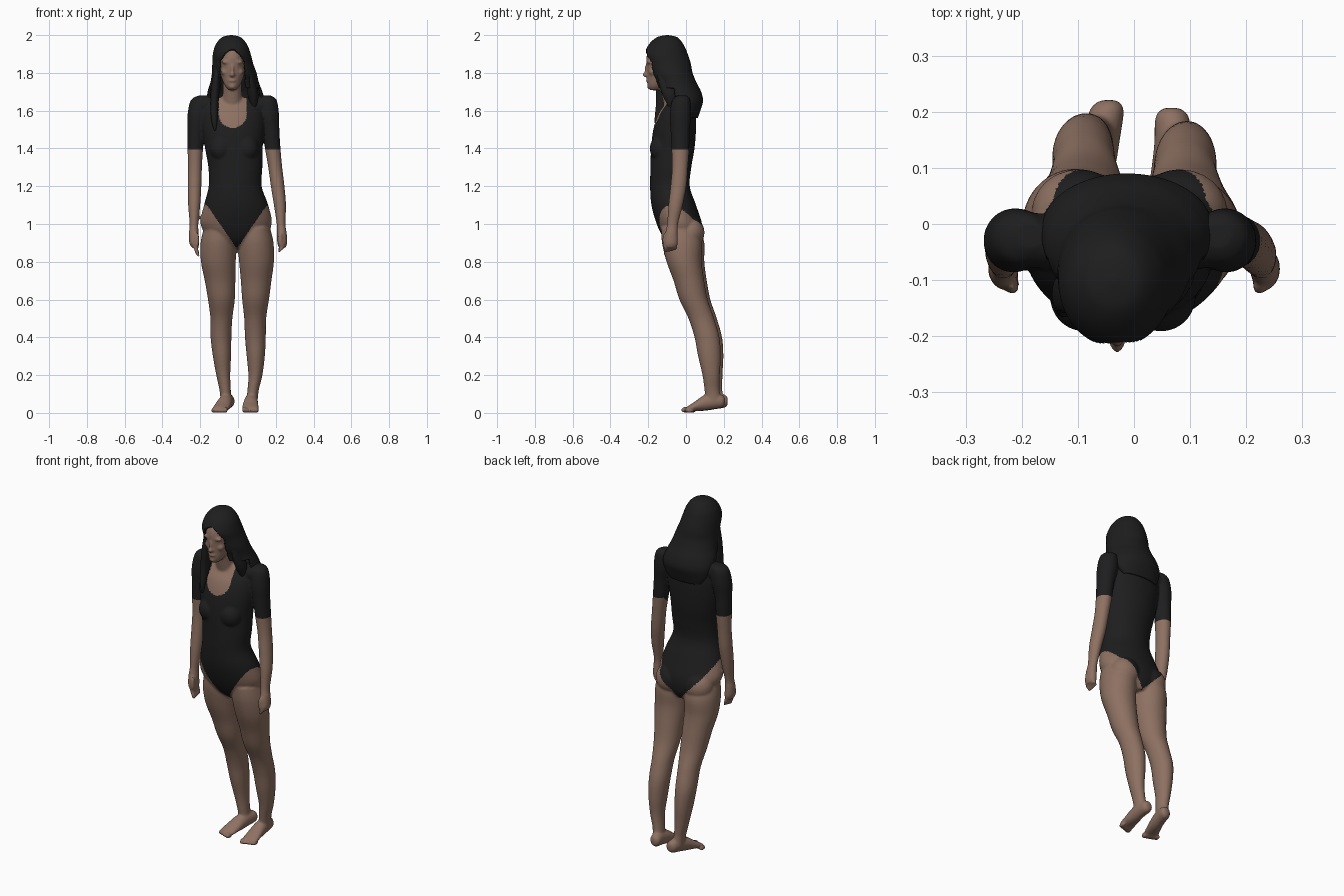
import bpy, bmesh, math
from mathutils import Matrix, Vector


def material(name, rgb):
    m = bpy.data.materials.new(name)
    m.diffuse_color = (*rgb, 1)
    return m


SKIN = material("brown skin", (0.27, 0.165, 0.122))
CLOTH = material("black cloth", (0.013, 0.013, 0.014))
HAIR = material("black hair", (0.013, 0.013, 0.013))


def spline(keys, steps):
    """Catmull-Rom through tuples (x, y, z, radius_a, radius_b)."""
    out = []
    for i in range(len(keys) - 1):
        p0, p1 = keys[max(i - 1, 0)], keys[i]
        p2, p3 = keys[i + 1], keys[min(i + 2, len(keys) - 1)]
        for s in range(steps):
            t = s / steps
            out.append([0.5 * (2 * b + (c - a) * t + (2 * a - 5 * b + 4 * c - d) * t * t
                               + (3 * b - a - 3 * c + d) * t ** 3)
                        for a, b, c, d in zip(p0, p1, p2, p3)])
    out.append(list(keys[-1]))
    return out


def loft(bm, keys, axis="z", seg=40, steps=6, cap=True):
    """Skin elliptical rings that lie across the given axis."""
    rings = []
    for x, y, z, a, b in spline(keys, steps):
        a, b = max(a, 0.003), max(b, 0.003)
        ring = []
        for k in range(seg):
            u, v = a * math.cos(math.tau * k / seg), b * math.sin(math.tau * k / seg)
            ring.append(bm.verts.new((x + u, y + v, z) if axis == "z" else (x + u, y, z + v)))
        rings.append(ring)
    for r0, r1 in zip(rings, rings[1:]):
        for k in range(seg):
            bm.faces.new((r0[k], r0[(k + 1) % seg], r1[(k + 1) % seg], r1[k]))
    if cap:
        bm.faces.new(rings[0])
        bm.faces.new(rings[-1])


def ball(bm, centre, radii):
    mat = Matrix.Translation(centre) @ Matrix.Diagonal((*radii, 1))
    bmesh.ops.create_uvsphere(bm, u_segments=24, v_segments=16, radius=1, matrix=mat)


def finish(bm, name):
    bmesh.ops.recalc_face_normals(bm, faces=bm.faces[:])
    mesh = bpy.data.meshes.new(name)
    bm.to_mesh(mesh)
    bm.free()
    ob = bpy.data.objects.new(name, mesh)
    bpy.context.collection.objects.link(ob)
    return ob


def bake(ob, mats):
    """Apply the modifiers and shade smooth."""
    dg = bpy.context.evaluated_depsgraph_get()
    mesh = bpy.data.meshes.new_from_object(ob.evaluated_get(dg))
    ob.modifiers.clear()
    ob.data = mesh
    mesh.materials.clear()
    for m in mats:
        mesh.materials.append(m)
    mesh.polygons.foreach_set("use_smooth", [True] * len(mesh.polygons))


bm = bmesh.new()

# torso
loft(bm, [(-.008, 0, .87, .05, .06), (-.008, -.015, .92, .14, .1), (-.01, -.035, 1.0, .188, .12),
          (-.01, -.065, 1.1, .17, .118), (-.015, -.085, 1.2, .14, .105), (-.014, -.08, 1.3, .143, .108),
          (-.022, -.07, 1.4, .152, .115), (-.025, -.06, 1.5, .165, .113), (-.028, -.048, 1.58, .165, .1),
          (-.028, -.038, 1.63, .15, .078), (-.028, -.04, 1.67, .1, .055)], seg=64)
for s in (-1, 1):
    ball(bm, (-.02 + s * .068, -.13, 1.4), (.062, .062, .07))      # bust
    ball(bm, (-.008 + s * .09, .02, .955), (.085, .078, .085))     # seat
    ball(bm, (-.024 + s * .14, -.03, 1.63), (.07, .05, .05))       # shoulder slope

# neck and head
loft(bm, [(-.03, -.05, 1.6, .065, .06), (-.03, -.08, 1.7, .05, .053), (-.03, -.1, 1.8, .05, .055)])
loft(bm, [(-.03, -.165, 1.708, .018, .025), (-.03, -.157, 1.73, .038, .046), (-.03, -.135, 1.77, .056, .07),
          (-.03, -.12, 1.82, .067, .088), (-.03, -.11, 1.88, .072, .1), (-.03, -.1, 1.93, .066, .092),
          (-.03, -.1, 1.97, .04, .055)])

# nose, lips, brows, cheeks
ball(bm, (-.03, -.209, 1.79), (.014, .021, .014))
ball(bm, (-.03, -.204, 1.815), (.009, .017, .032))
ball(bm, (-.03, -.199, 1.76), (.023, .014, .009))
ball(bm, (-.03, -.192, 1.728), (.02, .015, .014))
for s in (-1, 1):
    ball(bm, (-.03 + s * .03, -.193, 1.857), (.027, .016, .01))
    ball(bm, (-.03 + s * .038, -.172, 1.805), (.022, .024, .02))

# arms: left x, right x, y, z, radii
ARM = [(-.185, .15, -.02, 1.68, .025, .025), (-.2, .155, -.025, 1.655, .05, .048),
       (-.213, .163, -.029, 1.58, .054, .057), (-.222, .174, -.031, 1.5, .045, .051),
       (-.226, .184, -.03, 1.4, .041, .047), (-.228, .197, -.032, 1.3, .037, .042),
       (-.23, .21, -.04, 1.2, .036, .042), (-.232, .222, -.055, 1.1, .032, .038),
       (-.233, .228, -.071, 1.0, .023, .029), (-.234, .232, -.077, .95, .026, .033),
       (-.232, .234, -.08, .9, .026, .037), (-.227, .234, -.082, .875, .018, .03)]
# legs: left x, right x, y, z, radii
LEG = [(-.1, .09, -.03, .98, .08, .095), (-.104, .094, -.015, .9, .094, .105),
       (-.104, .098, -.003, .8, .092, .093), (-.095, .096, .022, .7, .081, .081),
       (-.088, .093, .047, .6, .071, .075), (-.088, .091, .088, .5, .058, .068),
       (-.09, .092, .118, .4, .055, .066), (-.085, .094, .131, .3, .048, .06),
       (-.078, .092, .14, .2, .037, .046), (-.068, .08, .145, .12, .03, .04),
       (-.062, .074, .153, .06, .03, .042)]
# feet, heel to toe: left x, right x, y, z, radii
FOOT = [(-.045, .067, .214, .062, .014, .018), (-.048, .068, .198, .062, .03, .034),
        (-.058, .07, .15, .062, .034, .042), (-.07, .068, .1, .052, .038, .04),
        (-.085, .066, .05, .033, .043, .024), (-.093, .065, .02, .022, .043, .016),
        (-.096, .064, .008, .018, .035, .011)]
for side in (0, 1):
    s = 2 * side - 1
    dy = -.007 * s
    pick = lambda rows, d=0: [(r[side], r[2] + d, *r[3:]) for r in rows]
    loft(bm, pick(ARM))
    loft(bm, pick(LEG, dy))
    loft(bm, pick(FOOT, dy), axis="y")
    tip = (.827, .848)[side]
    for i in range(4):                                             # fingers
        y, x = -.108 + i * .017, ARM[-1][side]
        loft(bm, [(x, y, .9, .011, .011), (x - s * .004, y, .87, .011, .011),
                  (x - s * .014, y, tip + .01 + .004 * i, .009, .009),
                  (x - s * .016, y, tip + .004 * i, .004, .004)], seg=12)
    ball(bm, (ARM[-1][side] - s * .01, -.112, .915), (.012, .013, .04))   # thumb
    for i in range(5):                                             # toes
        r = .016 if i == 0 else .012
        ball(bm, (FOOT[-1][side] + s * (-.03 + i * .0165), .003 + .006 * i + dy, r), (r * .75, .022, r))

# fuse everything into one smooth skin
body = finish(bm, "body_and_leotard")
rm = body.modifiers.new("fuse", "REMESH")
rm.mode = "VOXEL"
rm.voxel_size = 0.006
sm = body.modifiers.new("soften", "SMOOTH")
sm.factor, sm.iterations = 0.5, 5
bake(body, [SKIN, CLOTH])


def is_cloth(c):
    dx = abs(c.x + .012)
    if c.z > 1.69:
        return False
    nx = abs(c.x + .028) / .074                                    # scoop neckline
    if nx < 1 and c.y < -.03 and c.z > 1.58 - .07 * math.sqrt(1 - nx * nx):
        return False
    if c.z > 1.395:                                                # chest and sleeves
        return True
    if dx > .16 + max(0, 1.2 - c.z) * .2:                          # forearms
        return False
    slope = 1.45 - .4 * min(1, max(0, (c.y + .12) / .2))           # leg openings
    return c.z > .87 + slope * abs(c.x + .006)


for p in body.data.polygons:
    p.material_index = int(is_cloth(p.center))

# long hair: a shell around the head, opened over the face and chest
bm = bmesh.new()
loft(bm, [(-.035, -.1, 2.0, .006, .006), (-.035, -.1, 1.988, .05, .055), (-.035, -.105, 1.95, .083, .092),
          (-.033, -.105, 1.9, .1, .114), (-.028, -.091, 1.85, .108, .116), (-.02, -.077, 1.8, .118, .112),
          (-.018, -.055, 1.75, .128, .11), (-.016, -.033, 1.7, .145, .113), (-.012, -.008, 1.65, .152, .098),
          (-.012, .016, 1.6, .135, .06), (-.015, .03, 1.56, .105, .032)], seg=96, steps=10, cap=False)
bmesh.ops.contextual_create(bm, geom=[e for e in bm.edges if e.is_boundary and e.verts[0].co.z > 1.99])


def is_open(c):
    if c.z < 1.72:
        return c.y < -.06
    half = .071 * math.sqrt(min(1, max(0, (1.925 - c.z) / .07)))
    return abs(c.x + .03) < half and c.y < -.1


gone = [f for f in bm.faces if is_open(f.calc_center_median())]
bmesh.ops.delete(bm, geom=gone, context="FACES")
hair = finish(bm, "long_hair")
# keep the shell facing outward so that thickness grows inward
if sum(p.normal.dot(p.center - Vector((-.02, -.06, 1.78))) * p.area for p in hair.data.polygons) < 0:
    hair.data.flip_normals()
so = hair.modifiers.new("thickness", "SOLIDIFY")
so.thickness, so.offset = 0.014, -1
bake(hair, [HAIR])

# loose locks in front of the shoulders
bm = bmesh.new()
loft(bm, [(-.108, -.125, 1.84, .014, .03), (-.118, -.12, 1.74, .022, .04), (-.125, -.125, 1.64, .022, .034),
          (-.125, -.148, 1.55, .016, .018), (-.122, -.155, 1.495, .005, .005)], seg=24)
loft(bm, [(.056, -.125, 1.84, .014, .03), (.07, -.105, 1.75, .022, .04), (.08, -.085, 1.68, .028, .038),
          (.085, -.08, 1.62, .012, .012)], seg=24)
locks = finish(bm, "front_locks")
bake(locks, [HAIR])
